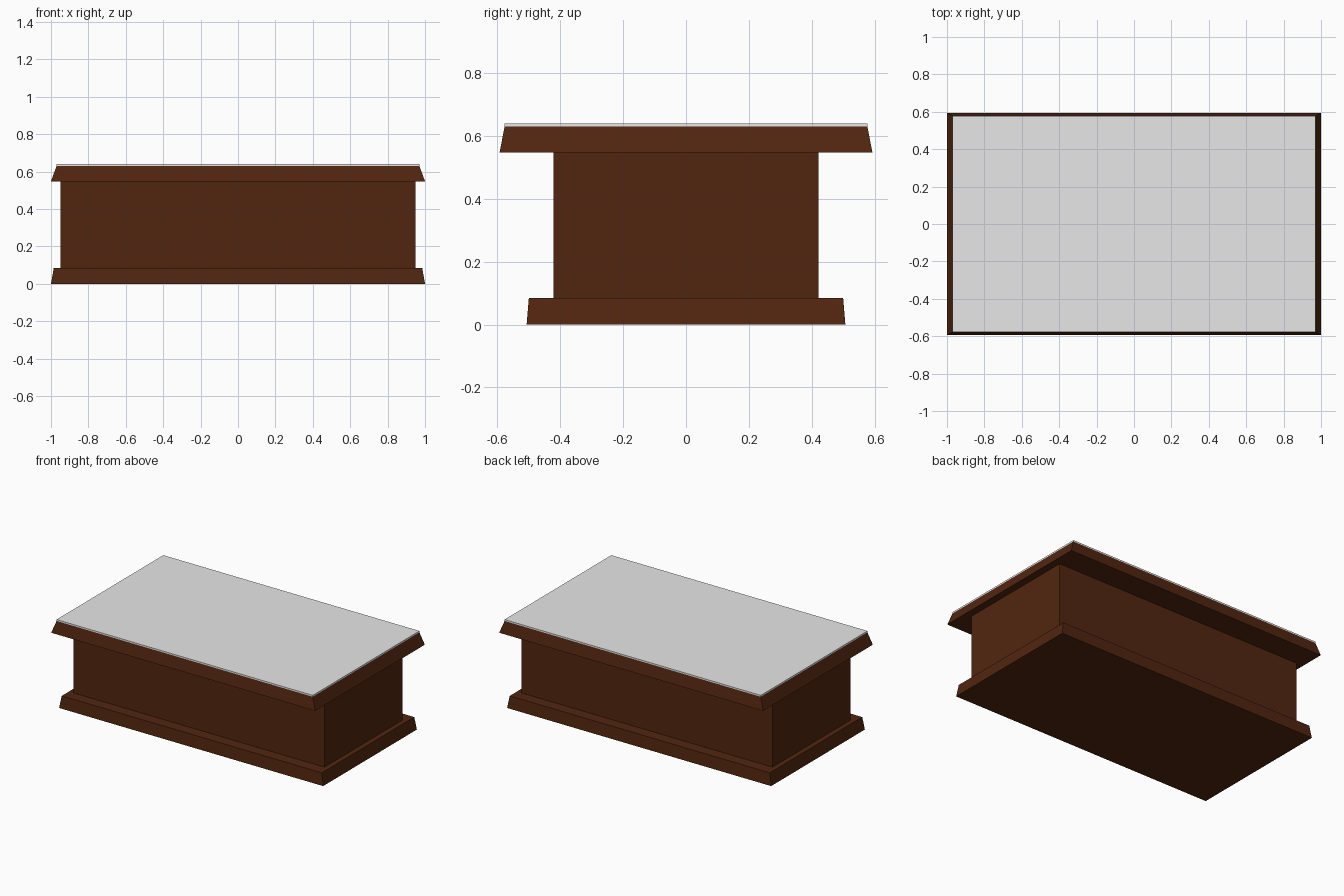
import bpy, bmesh

if "Cube" in bpy.data.objects:
    bpy.data.objects.remove(bpy.data.objects["Cube"])


def material(name, rgb):
    m = bpy.data.materials.new(name)
    m.diffuse_color = (*rgb, 1)
    m.use_nodes = True
    m.node_tree.nodes["Principled BSDF"].inputs["Base Color"].default_value = m.diffuse_color
    return m


wood = material("dark_wood", (0.083, 0.019, 0.005))
plate = material("pale_grey", (0.8, 0.8, 0.8))


def tapered_box(name, z0, z1, bottom, top, mat):
    """Box from z0 to z1 with separate bottom and top half sizes (x, y)."""
    bm = bmesh.new()
    bmesh.ops.create_cube(bm, size=2)
    for v in bm.verts:
        hx, hy = top if v.co.z > 0 else bottom
        v.co = (v.co.x * hx, v.co.y * hy, z1 if v.co.z > 0 else z0)
    mesh = bpy.data.meshes.new(name)
    bm.to_mesh(mesh)
    bm.free()
    mesh.materials.append(mat)
    obj = bpy.data.objects.new(name, mesh)
    bpy.context.collection.objects.link(obj)
    return obj


# Plinth, body, overhanging cornice and thin top sheet
tapered_box("plinth", 0, 0.084, (1.0, 0.507), (0.985, 0.5), wood)
tapered_box("body", 0.084, 0.548, (0.95, 0.422), (0.95, 0.422), wood)
tapered_box("cornice", 0.548, 0.63, (1.0, 0.593), (0.97, 0.577), wood)
tapered_box("top_sheet", 0.63, 0.64, (0.97, 0.577), (0.97, 0.577), plate)
